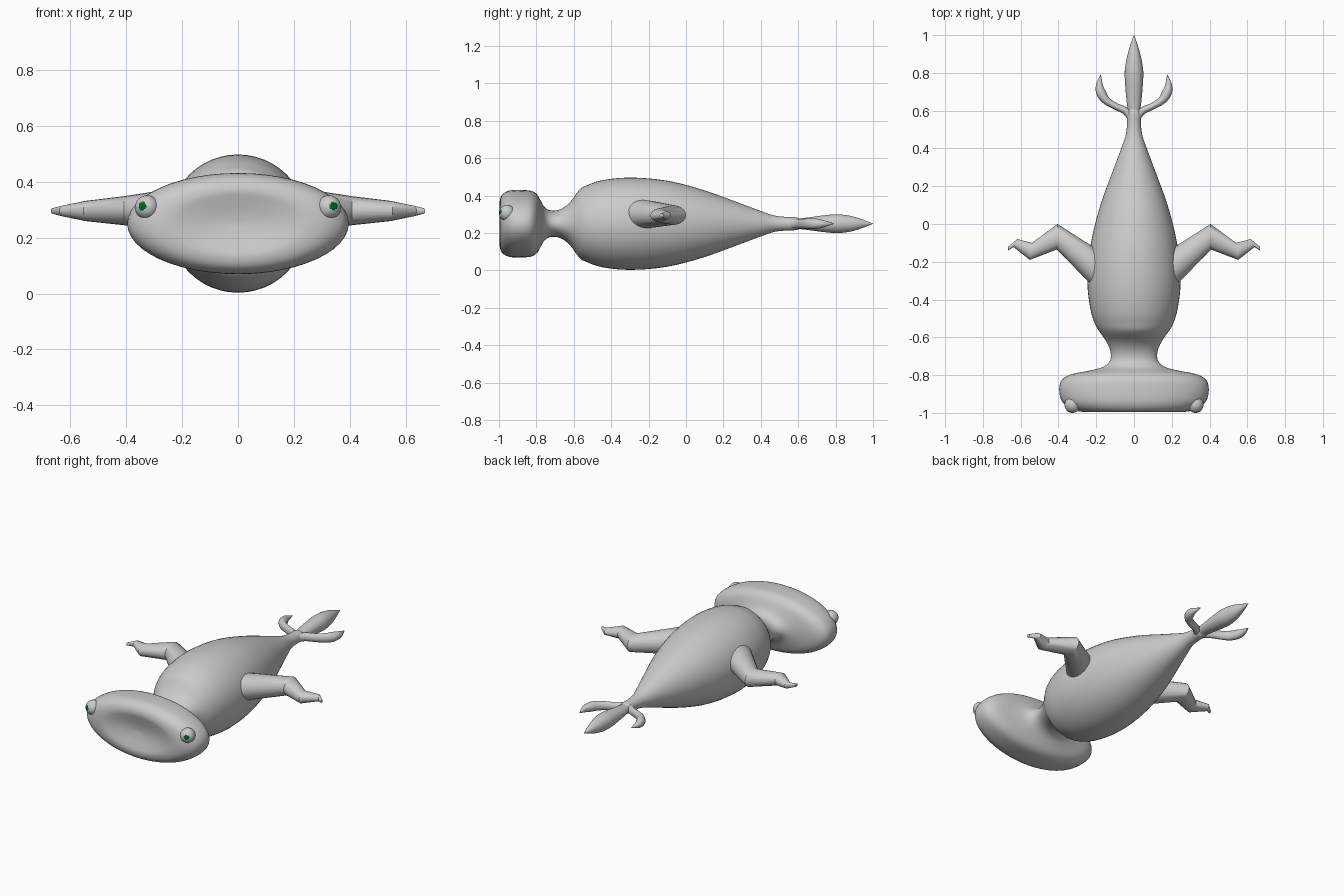
import bpy, bmesh, math
from mathutils import Vector

if "Cube" in bpy.data.objects:
    bpy.data.objects.remove(bpy.data.objects["Cube"])


def material(name, rgb):
    m = bpy.data.materials.new(name)
    m.diffuse_color = (*rgb, 1)
    m.use_nodes = True
    m.node_tree.nodes["Principled BSDF"].inputs["Base Color"].default_value = m.diffuse_color
    return m


GREY = material("pale grey", (0.6, 0.6, 0.6))
GREEN = material("dark green", (0.0, 0.13, 0.01))


def finish(bm, name, mats, angle):
    bmesh.ops.recalc_face_normals(bm, faces=bm.faces)
    me = bpy.data.meshes.new(name)
    bm.to_mesh(me)
    bm.free()
    for m in mats:
        me.materials.append(m)
    ob = bpy.data.objects.new(name, me)
    bpy.context.collection.objects.link(ob)
    bpy.ops.object.select_all(action='DESELECT')
    ob.select_set(True)
    bpy.context.view_layer.objects.active = ob
    bpy.ops.object.shade_smooth_by_angle(angle=math.radians(angle))
    return ob


def spline(rows, steps):
    """Catmull-Rom through rows of numbers."""
    out = []
    for i in range(len(rows) - 1):
        p = [Vector(rows[max(0, min(len(rows) - 1, i + k))]) for k in (-1, 0, 1, 2)]
        for s in range(steps):
            t = s / steps
            out.append(p[1] + (p[2] - p[0]) * (t / 2)
                       + (2 * p[0] - 5 * p[1] + 4 * p[2] - p[3]) * (t * t / 2)
                       + (3 * p[1] - p[0] - 3 * p[2] + p[3]) * (t ** 3 / 2))
    return out + [Vector(rows[-1])]


def loft(name, sections, sides, angle=40):
    """Sections are (centre, half-width vector, half-height); ellipses are bridged and capped."""
    bm = bmesh.new()
    rings = []
    for c, w, h in sections:
        rings.append([bm.verts.new(c + w * math.cos(a) + Vector((0, 0, h * math.sin(a))))
                      for a in (2 * math.pi * k / sides for k in range(sides))])
    for a, b in zip(rings, rings[1:]):
        for k in range(sides):
            j = (k + 1) % sides
            bm.faces.new((a[k], a[j], b[j], b[k]))
    bm.faces.new(rings[0])
    bm.faces.new(rings[-1])
    return finish(bm, name, [GREY], angle)


Z = 0.25

# Wide head with dished face, neck and tapering body: (y, half width, half height)
PROFILE = [(-0.972, 0.01, 0.005, 0), (-0.978, 0.10, 0.045, 0), (-0.99, 0.19, 0.09, 0),
           (-0.996, 0.25, 0.12, 0), (-0.986, 0.315, 0.152, 0), (-0.96, 0.362, 0.172, 0),
           (-0.925, 0.388, 0.18, 0), (-0.87, 0.396, 0.18, 0), (-0.825, 0.382, 0.175, 0),
           (-0.795, 0.33, 0.155, 0), (-0.775, 0.23, 0.12, 0), (-0.755, 0.16, 0.088, 0),
           (-0.72, 0.126, 0.07, 0), (-0.67, 0.126, 0.078, 0), (-0.62, 0.148, 0.115, 0),
           (-0.57, 0.183, 0.182, 0), (-0.53, 0.206, 0.205, 0), (-0.45, 0.231, 0.232, 0),
           (-0.3, 0.247, 0.247, 0), (-0.1, 0.228, 0.23, 0), (0.1, 0.178, 0.178, 0),
           (0.3, 0.105, 0.105, 0), (0.4, 0.068, 0.068, 0), (0.47, 0.044, 0.044, 0),
           (0.54, 0.036, 0.036, 0), (0.59, 0.038, 0.034, 0), (0.62, 0.02, 0.02, 0)]
loft("body", [(Vector((0, r[0], Z)), Vector((r[1], 0, 0)), r[2])
              for r in spline(PROFILE, 3)], 48, 60)

# Central tail leaf: (y, half width, half height)
LEAF = [(0.54, 0.022, 0.022, 0), (0.64, 0.038, 0.032, 0), (0.74, 0.047, 0.045, 0),
        (0.81, 0.049, 0.05, 0), (0.88, 0.038, 0.042, 0), (0.94, 0.022, 0.024, 0),
        (1.0, 0.001, 0.001, 0)]
loft("tail_leaf", [(Vector((0, r[0], Z)), Vector((r[1], 0, 0)), r[2])
                   for r in spline(LEAF, 4)], 24, 60)

# Curved tail prongs: (x, y, half width, half height)
PRONG = [(0.0, 0.54, 0.022, 0.025), (0.04, 0.595, 0.02, 0.025), (0.095, 0.622, 0.018, 0.026),
         (0.145, 0.652, 0.021, 0.028), (0.172, 0.69, 0.026, 0.028),
         (0.183, 0.733, 0.019, 0.02), (0.176, 0.792, 0.001, 0.001)]
# Bent arms: (upper-edge x, y, lower-edge x, y, centre z, half height)
ARM = [(0.15, -0.165, 0.15, -0.385, 0.3, 0.08), (0.23, -0.112, 0.235, -0.312, 0.3, 0.075),
       (0.405, 0.0, 0.408, -0.135, 0.296, 0.052), (0.54, -0.1, 0.552, -0.19, 0.295, 0.036),
       (0.618, -0.08, 0.638, -0.122, 0.295, 0.019), (0.666, -0.12, 0.668, -0.142, 0.295, 0.009)]

for side, s in (("right", 1), ("left", -1)):
    pts = spline(PRONG, 4)
    secs = []
    for i, p in enumerate(pts):
        a, b = pts[max(i - 1, 0)], pts[min(i + 1, len(pts) - 1)]
        n = Vector(((b.y - a.y) * s, a.x - b.x, 0)).normalized()
        secs.append((Vector((p.x * s, p.y, Z)), n * p[2], p[3]))
    loft(side + "_tail_prong", secs, 16, 60)

    secs = []
    for x1, y1, x2, y2, z, h in ARM:
        u, v = Vector((x1 * s, y1, z)), Vector((x2 * s, y2, z))
        secs.append(((u + v) / 2, (u - v) / 2, h))
    loft(side + "_arm", secs, 20, 40)

    # Eyeball, with the pupil as the faces around its gaze direction
    bm = bmesh.new()
    bmesh.ops.create_icosphere(bm, subdivisions=4, radius=0.043)
    gaze = Vector((0.4 * s, -0.9, 0.12)).normalized()
    for f in bm.faces:
        f.material_index = int(f.calc_center_median().normalized().dot(gaze) > 0.935)
    eye = finish(bm, side + "_eye", [GREY, GREEN], 60)
    eye.location = (0.325 * s, -0.957, 0.308)
